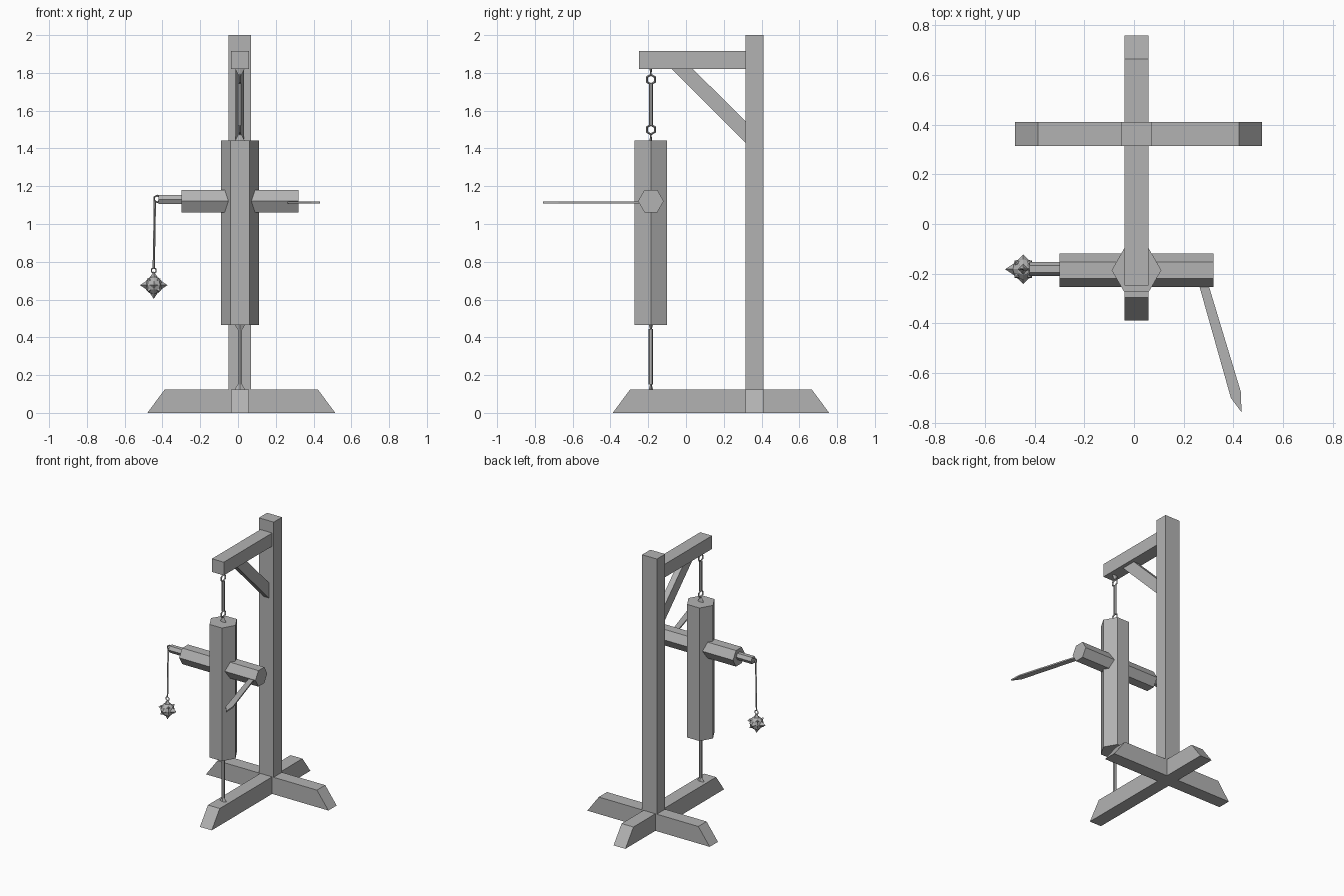
import bpy, bmesh, math
from mathutils import Vector, Matrix

if "Cube" in bpy.data.objects:
    bpy.data.objects.remove(bpy.data.objects["Cube"])

grey = bpy.data.materials.new("plain grey")
grey.diffuse_color = (0.45, 0.45, 0.45, 1)
grey.use_nodes = True
grey.node_tree.nodes["Principled BSDF"].inputs["Base Color"].default_value = grey.diffuse_color

CX, PY, BY = 0.01, 0.362, -0.186   # centre x, post y, dummy body y


def finish(name, bm):
    bmesh.ops.recalc_face_normals(bm, faces=bm.faces)
    me = bpy.data.meshes.new(name)
    bm.to_mesh(me)
    bm.free()
    me.materials.append(grey)
    ob = bpy.data.objects.new(name, me)
    bpy.context.collection.objects.link(ob)
    return ob


def box(name, x0, x1, y0, y1, z0, z1):
    bm = bmesh.new()
    m = Matrix.Translation(((x0 + x1) / 2, (y0 + y1) / 2, (z0 + z1) / 2))
    bmesh.ops.create_cube(bm, size=1, matrix=m @ Matrix.Diagonal((x1 - x0, y1 - y0, z1 - z0, 1)))
    return finish(name, bm)


def extrude(name, pts, vec):
    """Extrude a planar outline of 3D points along vec."""
    bm = bmesh.new()
    f = bm.faces.new([bm.verts.new(p) for p in pts])
    r = bmesh.ops.extrude_face_region(bm, geom=[f], use_keep_orig=True)
    bmesh.ops.translate(bm, vec=vec, verts=[v for v in r["geom"] if isinstance(v, bmesh.types.BMVert)])
    return finish(name, bm)


def rod(name, a, b, r0, r1=None, n=6, turn=0.0, flat=(1, 1)):
    """Prism or cone from a to b; flat squashes its cross-section."""
    a, b = Vector(a), Vector(b)
    d = b - a
    bm = bmesh.new()
    m = (Matrix.Translation((a + b) / 2) @ d.to_track_quat('Z', 'Y').to_matrix().to_4x4()
         @ Matrix.Diagonal((flat[0], flat[1], 1, 1)) @ Matrix.Rotation(turn, 4, 'Z'))
    bmesh.ops.create_cone(bm, cap_ends=True, segments=n, radius1=r0,
                          radius2=r0 if r1 is None else r1, depth=d.length, matrix=m)
    bmesh.ops.remove_doubles(bm, verts=bm.verts, dist=1e-5)
    return finish(name, bm)


def ring(name, c, axis, R, r, n=6, k=4):
    """Low-poly ring around the given axis, with a corner at the top."""
    c, axis = Vector(c), Vector(axis)
    up = Vector((0, 0, 1))
    side = axis.cross(up)
    bm = bmesh.new()
    loops = []
    for i in range(n):
        t = 2 * math.pi * i / n
        out = up * math.cos(t) + side * math.sin(t)
        loops.append([bm.verts.new(c + out * (R + r * math.cos(2 * math.pi * j / k))
                                   + axis * r * math.sin(2 * math.pi * j / k)) for j in range(k)])
    for i in range(n):
        p, q = loops[i], loops[(i + 1) % n]
        for j in range(k):
            bm.faces.new((p[j], p[(j + 1) % k], q[(j + 1) % k], q[j]))
    return finish(name, bm)


# Crossed feet with sloped ends
H, S, W = 0.125, 0.093, 0.048
extrude("foot_beam_side", [(-0.48, PY - W, 0), (0.515, PY - W, 0), (0.515 - S, PY - W, H),
                           (-0.48 + S, PY - W, H)], (0, 2 * W, 0))
extrude("foot_beam_long", [(CX - W, -0.388, 0), (CX - W, 0.758, 0), (CX - W, 0.758 - S, H),
                           (CX - W, -0.388 + S, H)], (2 * W, 0, 0))

# Post, hanging beam and diagonal brace
box("post", -0.05, 0.07, PY - W, PY + W, 0, 2)
box("hanging_beam", CX - W, CX + W, -0.248, PY - W, 1.82, 1.917)
extrude("brace", [(CX - 0.022, -0.075, 1.82), (CX - 0.022, 0.037, 1.82),
                  (CX - 0.022, PY - W, 1.545), (CX - 0.022, PY - W, 1.432)], (0.044, 0, 0))

# Hexagonal body and cross arm
rod("body", (CX, BY, 0.465), (CX, BY, 1.443), 0.1, turn=math.pi / 2)
# (six-sided rod corners point along x for the body, along z for the arms)
rod("cross_arm", (-0.30, BY, 1.121), (0.32, BY, 1.121), 0.068, turn=math.pi / 2)
rod("arm_peg", (-0.42, -0.182, 1.13), (-0.30, -0.182, 1.13), 0.028, turn=math.pi / 2)

# Upper suspension: two rings, a link and flared fixings
for z, end, label in ((1.765, 1.82, "upper"), (1.50, 1.443, "lower")):
    ring(label + "_ring", (CX, BY, z), (1, 0, 0), 0.025, 0.006)
    s = 1 if end > z else -1
    rod(label + "_fixing", (CX, BY, end), (CX, BY, z + s * 0.022), 0.024, 0.007, n=4,
        flat=(1, 0.3))
rod("upper_link", (CX, BY, 1.522), (CX, BY, 1.743), 0.011)

# Lower tether with flared fixings at both ends
rod("lower_tether", (CX, BY, 0.15), (CX, BY, 0.445), 0.012)
for z0, z1, label in ((H, 0.152, "foot"), (0.465, 0.44, "body")):
    rod(label + "_tether_fixing", (CX, BY, z0), (CX, BY, z1), 0.027, 0.011, n=4, flat=(1, 0.4))

# Blade on the right arm
extrude("blade", [(0.245, -0.186, 1.108), (0.282, -0.186, 1.108), (0.43, -0.675, 1.108),
                  (0.433, -0.758, 1.108), (0.39, -0.70, 1.108)], (0, 0, 0.01))

# Flail: hook, strand and spiked ball
BX, FY, BZ = -0.446, -0.182, 0.676
ring("flail_hook", (-0.428, FY, 1.133), (0, 1, 0), 0.018, 0.005)
rod("flail_strand", (-0.44, FY, 1.125), (BX, FY, 0.768), 0.006, n=4)
ring("flail_ring", (BX, FY, 0.754), (0, 1, 0), 0.014, 0.004)
bm = bmesh.new()
bmesh.ops.create_uvsphere(bm, u_segments=8, v_segments=6, radius=0.047,
                          matrix=Matrix.Translation((BX, FY, BZ)))
finish("flail_ball", bm)
dirs = [Vector(v) for v in ((1, 0, 0), (-1, 0, 0), (0, 1, 0), (0, -1, 0), (0, 0, 1), (0, 0, -1))]
dirs += [Vector((x, y, z)).normalized() for x in (1, -1) for y in (1, -1) for z in (1, -1)]
c = Vector((BX, FY, BZ))
for i, d in enumerate(dirs):
    tip = 0.073 if i < 2 or 3 < i < 6 else 0.06
    rod("flail_spike", c + d * 0.034, c + d * tip, 0.026 if i < 6 else 0.018, 0, n=4)
